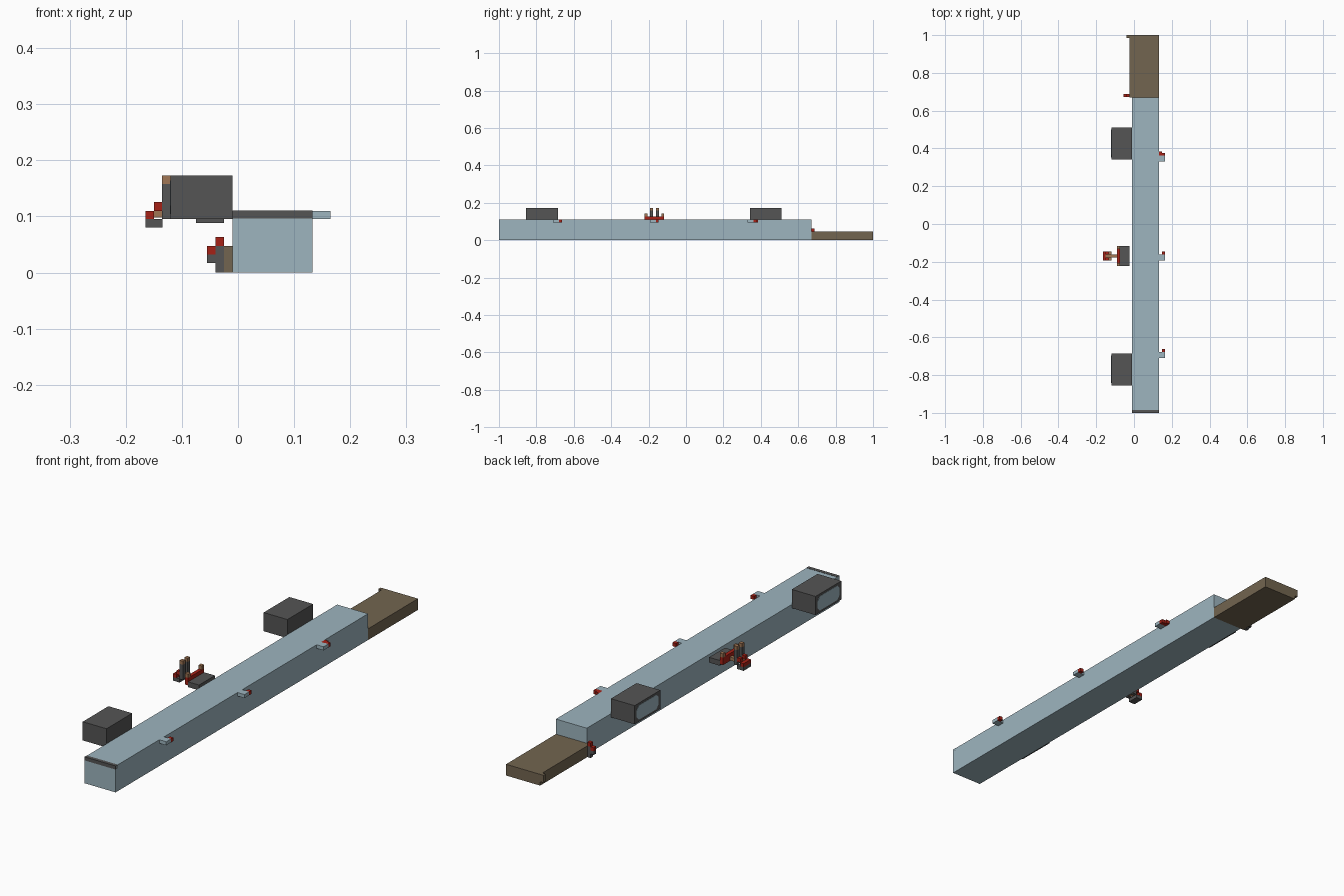
import bpy, bmesh

cube = bpy.data.objects.get("Cube")
if cube:
    bpy.data.objects.remove(cube, do_unlink=True)


def material(name, rgb):
    m = bpy.data.materials.new(name)
    m.use_nodes = True
    m.diffuse_color = (*rgb, 1)
    m.node_tree.nodes["Principled BSDF"].inputs["Base Color"].default_value = (*rgb, 1)
    return m


PALE = material("pale blue", (0.34, 0.46, 0.52))
DARK = material("dark grey", (0.09, 0.09, 0.09))
BROWN = material("brown", (0.17, 0.13, 0.08))
RED = material("red", (0.38, 0.015, 0.008))
TAN = material("tan", (0.35, 0.18, 0.09))


def finish(bm, name, mat):
    bmesh.ops.recalc_face_normals(bm, faces=bm.faces)
    mesh = bpy.data.meshes.new(name)
    bm.to_mesh(mesh)
    bm.free()
    mesh.materials.append(mat)
    obj = bpy.data.objects.new(name, mesh)
    bpy.context.collection.objects.link(obj)
    return obj


def box(name, mat, x, y, z):
    """Box from (min, max) pairs on each axis."""
    bm = bmesh.new()
    bmesh.ops.create_cube(bm, size=1)
    for v in bm.verts:
        v.co = [r[0] + (c + 0.5) * (r[1] - r[0]) for c, r in zip(v.co, (x, y, z))]
    return finish(bm, name, mat)


def window(name, y, z, x, chamfer, depth):
    """Thin plate with cut corners, facing -x."""
    (a, b), (c, d), k = y, z, chamfer
    outline = [(a + k, c), (b - k, c), (b, c + k), (b, d - k),
               (b - k, d), (a + k, d), (a, d - k), (a, c + k)]
    bm = bmesh.new()
    face = bm.faces.new([bm.verts.new((x, p, q)) for p, q in outline])
    out = bmesh.ops.extrude_face_region(bm, geom=[face])["geom"]
    for v in out:
        if isinstance(v, bmesh.types.BMVert):
            v.co.x -= depth
    return finish(bm, name, PALE)


U = 0.0157  # grid step of the blocks

# Long beam, dark front lip and rear step
box("beam", PALE, (-0.01, 0.133), (-0.999, 0.67), (0, 0.11))
box("front_lip", DARK, (-0.01, 0.133), (-1, -0.985), (0.096, 0.111))
box("rear_step", BROWN, (-0.025, 0.133), (0.67, 1), (0, 0.047))
box("rear_step_stub", BROWN, (-0.04, -0.025), (0.985, 1), (0.016, 0.047))

# Side boxes with pale windows
for label, y in (("front", -0.855), ("rear", 0.341)):
    box(label + "_side_box", DARK, (-0.12, -0.01), (y, y + 0.17), (0.095, 0.173))
    window(label + "_window", (y + 0.012, y + 0.158), (0.104, 0.164), -0.12, U, 0.001)

# Tabs on the left side, with red rear ends
for label, y in (("front", -0.71), ("middle", -0.193), ("rear", 0.33)):
    box(label + "_tab", PALE, (0.133, 0.165), (y, y + 2 * U), (0.095, 0.11))
    box(label + "_tab_end", RED, (0.149, 0.165), (y + 2 * U, y + 3 * U), (0.095, 0.11))
box("rear_tab_tip", RED, (0.133, 0.149), (0.36, 0.385), (0.095, 0.11))

# Small latch beside the rear step
Y = (0.672, 0.688)
box("latch_base", DARK, (-0.04, -0.01), Y, (0, 0.047))
box("latch_arm", DARK, (-0.055, -0.04), Y, (0.017, 0.032))
box("latch_arm_cap", RED, (-0.055, -0.04), Y, (0.032, 0.047))
box("latch_cap", RED, (-0.04, -0.025), Y, (0.047, 0.063))

# Middle control unit: base slab, back rail and end blocks
box("control_base", DARK, (-0.075, -0.025), (-0.222, -0.117), (0.088, 0.11))
box("control_rail", RED, (-0.09, -0.075), (-0.222, -0.117), (0.095, 0.126))
for label, y in (("front", -0.222), ("rear", -0.132)):
    box(label + "_rail_block", TAN, (-0.09, -0.075), (y, y + U), (0.126, 0.142))

# Arms and posts reaching out to the control head
for label, y in (("front", -0.193), ("rear", -0.161)):
    box(label + "_head_post", DARK, (-0.135, -0.12), (y, y + U), (0.095, 0.158))
    box(label + "_post_cap", TAN, (-0.135, -0.12), (y, y + U), (0.158, 0.173))
    box(label + "_head_shoulder", RED, (-0.15, -0.135), (y, y + U), (0.11, 0.126))
box("head_bridge", TAN, (-0.15, -0.09), (-0.177, -0.161), (0.098, 0.112))
box("head_foot", DARK, (-0.165, -0.135), (-0.193, -0.145), (0.08, 0.095))
box("head_front", RED, (-0.165, -0.15), (-0.193, -0.145), (0.095, 0.11))
